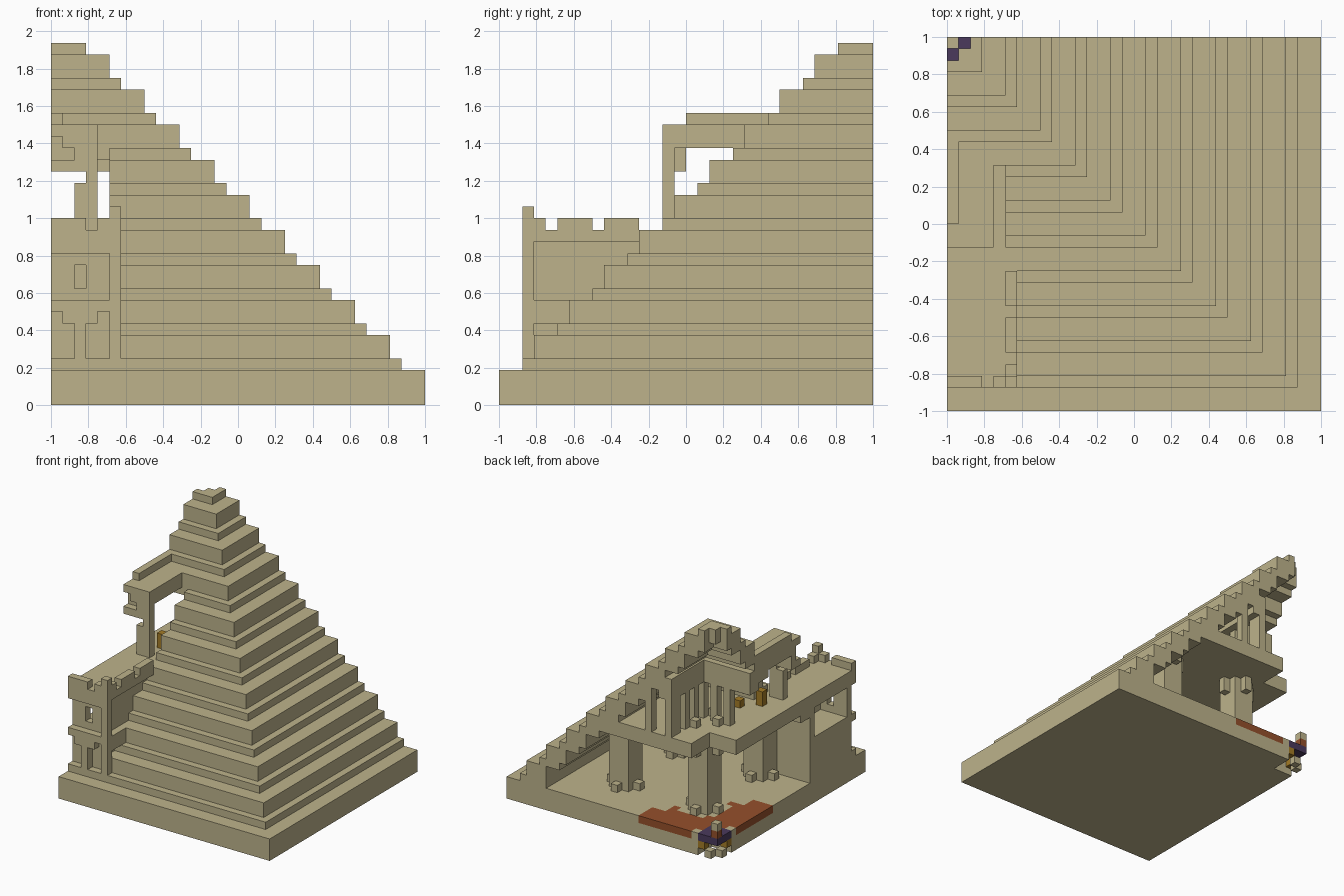
import bpy
import bmesh
from math import radians

N = 16  # grid cells per unit; cells count right, forward and up from the cut corner

old = bpy.data.objects.get("Cube")
if old:
    bpy.data.objects.remove(old)


def material(name, rgb):
    m = bpy.data.materials.new(name)
    m.use_nodes = True
    m.diffuse_color = (*rgb, 1)
    m.node_tree.nodes["Principled BSDF"].inputs["Base Color"].default_value = (*rgb, 1)
    return m


SAND = material("sandstone", (0.51, 0.45, 0.26))
ORANGE = material("burnt_orange", (0.30, 0.08, 0.024))
PURPLE = material("dark_purple", (0.069, 0.042, 0.107))
GOLD = material("gold", (0.37, 0.20, 0.02))

used = set()
SIDES = {
    (1, 0, 0): ((1, 0, 0), (1, 1, 0), (1, 1, 1), (1, 0, 1)),
    (-1, 0, 0): ((0, 0, 0), (0, 0, 1), (0, 1, 1), (0, 1, 0)),
    (0, 1, 0): ((0, 1, 0), (0, 1, 1), (1, 1, 1), (1, 1, 0)),
    (0, -1, 0): ((0, 0, 0), (1, 0, 0), (1, 0, 1), (0, 0, 1)),
    (0, 0, 1): ((0, 0, 1), (1, 0, 1), (1, 1, 1), (0, 1, 1)),
    (0, 0, -1): ((0, 0, 0), (0, 1, 0), (1, 1, 0), (1, 0, 0)),
}


def box(a0, a1, b0, b1, k0, k1):
    return {(a, b, k) for a in range(a0, a1) for b in range(b0, b1) for k in range(k0, k1)}


def both(*args):
    """A box together with its mirror image across the diagonal."""
    cells = box(*args)
    return cells | {(b, a, k) for a, b, k in cells}


def part(name, cells, mat=SAND):
    """Skin a set of grid cells as one clean blocky mesh."""
    cells = cells - used
    used.update(cells)
    bm = bmesh.new()
    verts = {}
    for c in cells:
        for d, corners in SIDES.items():
            if tuple(p + q for p, q in zip(c, d)) in cells:
                continue
            face = []
            for o in corners:
                a, b, k = (p + q for p, q in zip(c, o))
                if (a, b, k) not in verts:
                    verts[a, b, k] = bm.verts.new((a / N - 1, 1 - b / N, k / N))
                face.append(verts[a, b, k])
            bm.faces.new(face[::-1])
    bmesh.ops.dissolve_limit(bm, angle_limit=radians(1), verts=bm.verts, edges=bm.edges)
    me = bpy.data.meshes.new(name)
    bm.to_mesh(me)
    bm.free()
    me.materials.append(mat)
    ob = bpy.data.objects.new(name, me)
    bpy.context.collection.objects.link(ob)


# Base slab with a notch at the cut corner and an orange floor border
base = box(0, 32, 0, 32, 0, 3) - box(0, 3, 0, 3, 0, 3)
border = set()
for far in range(4, 12):
    depth = 5 - far // 5 + (far % 3 == 0)
    border |= both(far, far + 1, 0, depth, 2, 3)
border |= both(3, 4, 1, 5, 2, 3)
part("floor_border", border & base, ORANGE)
part("base", base)

# Corner brazier in the notch
part("brazier_rim", box(0, 3, 0, 3, 2, 3), PURPLE)
part("brazier_ember", box(0, 1, 0, 1, 3, 4), ORANGE)
part("brazier_cap", box(0, 1, 0, 1, 4, 5))
part("brazier_trim", both(2, 3, 0, 1, 1, 2), GOLD)
part("brazier_foot", both(1, 2, 0, 1, 0, 1))

# Lower gatehouse with arches, recessed panel, window and inner room
room = box(0, 4, 21, 28, 9, 13)
gate = box(0, 5, 20, 30, 3, 15) | box(0, 6, 17, 30, 13, 15)
gate -= box(0, 5, 29, 30, 9, 13) | box(5, 6, 20, 29, 13, 14) | room
gate -= box(0, 2, 29, 30, 4, 7) | box(0, 1, 29, 30, 7, 8)
gate -= box(3, 4, 29, 30, 4, 7) | box(4, 5, 29, 30, 4, 8)
gate -= box(2, 3, 28, 30, 10, 12)
gate |= box(5, 6, 26, 29, 7, 9)
part("gatehouse", gate)
part("gatehouse_pillar", box(5, 6, 29, 30, 3, 17))
parapet = box(5, 6, 20, 29, 14, 16) | box(0, 5, 29, 30, 15, 16)
parapet -= box(5, 6, 23, 24, 15, 16) | box(5, 6, 27, 28, 15, 16) | box(3, 4, 29, 30, 15, 16)
part("gatehouse_parapet", parapet)

# Stepped pyramid shell: tiers alternate one and two cells high
shell = set()
for m in range(10):
    for size, low, high in ((30 - 3 * m, 3 + 3 * m, 4 + 3 * m), (29 - 3 * m, 4 + 3 * m, 6 + 3 * m)):
        if low > 30:
            continue
        inner = max(2, min(26, size - 3))
        shell |= box(0, size, 0, size, low, high) - box(0, inner, 0, inner, low, high)
shell -= box(0, 5, 11, 20, 15, 22) | room | box(2, 3, 28, 30, 10, 12)
part("pyramid_shell", shell)
part("apex_pendant", box(1, 2, 1, 2, 29, 31))

# Upper floor with a corner opening
part("upper_floor", box(0, 18, 0, 18, 13, 15) - box(0, 4, 0, 4, 13, 15))

# Lower columns with four corbels at foot and head
for a in (5, 17):
    for b in (5, 17):
        part("column", box(a, a + 3, b, b + 3, 3, 13))
        corbels = set()
        for da, db in ((1, -1), (-1, 1), (1, 3), (3, 1)):
            corbels |= box(a + da, a + da + 1, b + db, b + db + 1, 3, 4)
            top = 16 if a == b == 5 else 13
            corbels |= box(a + da, a + da + 1, b + db, b + db + 1, 11, top)
        part("column_corbels", corbels)

# Colonnade and ring beam of the upper room
part("ring_beam", box(0, 9, 0, 9, 20, 23) - box(0, 7, 0, 7, 20, 23))
posts = both(10, 11, 0, 1, 15, 21)
posts = {c for c in posts if c[0] > 2}
for p in (3, 5, 7):
    posts |= both(p, p + 1, 7, 8, 15, 20)
posts |= box(7, 8, 0, 2, 15, 20)
part("colonnade", posts)

# Upper gate with stepped arch, roof and parapet
arch = box(0, 4, 17, 18, 20, 24) | box(3, 4, 17, 18, 15, 24) | box(0, 3, 16, 17, 20, 24)
arch -= box(0, 2, 17, 18, 21, 22) | box(0, 1, 17, 18, 22, 23)
part("upper_gate", arch)
part("upper_gate_jamb", box(2, 3, 17, 18, 15, 19))
part("upper_gate_roof", box(0, 4, 9, 17, 22, 24))
part("upper_gate_parapet", box(0, 1, 8, 16, 24, 25))

# Gold treasure near the upper gate
part("treasure", box(5, 6, 12, 13, 15, 16) | box(3, 4, 14, 15, 15, 17), GOLD)
